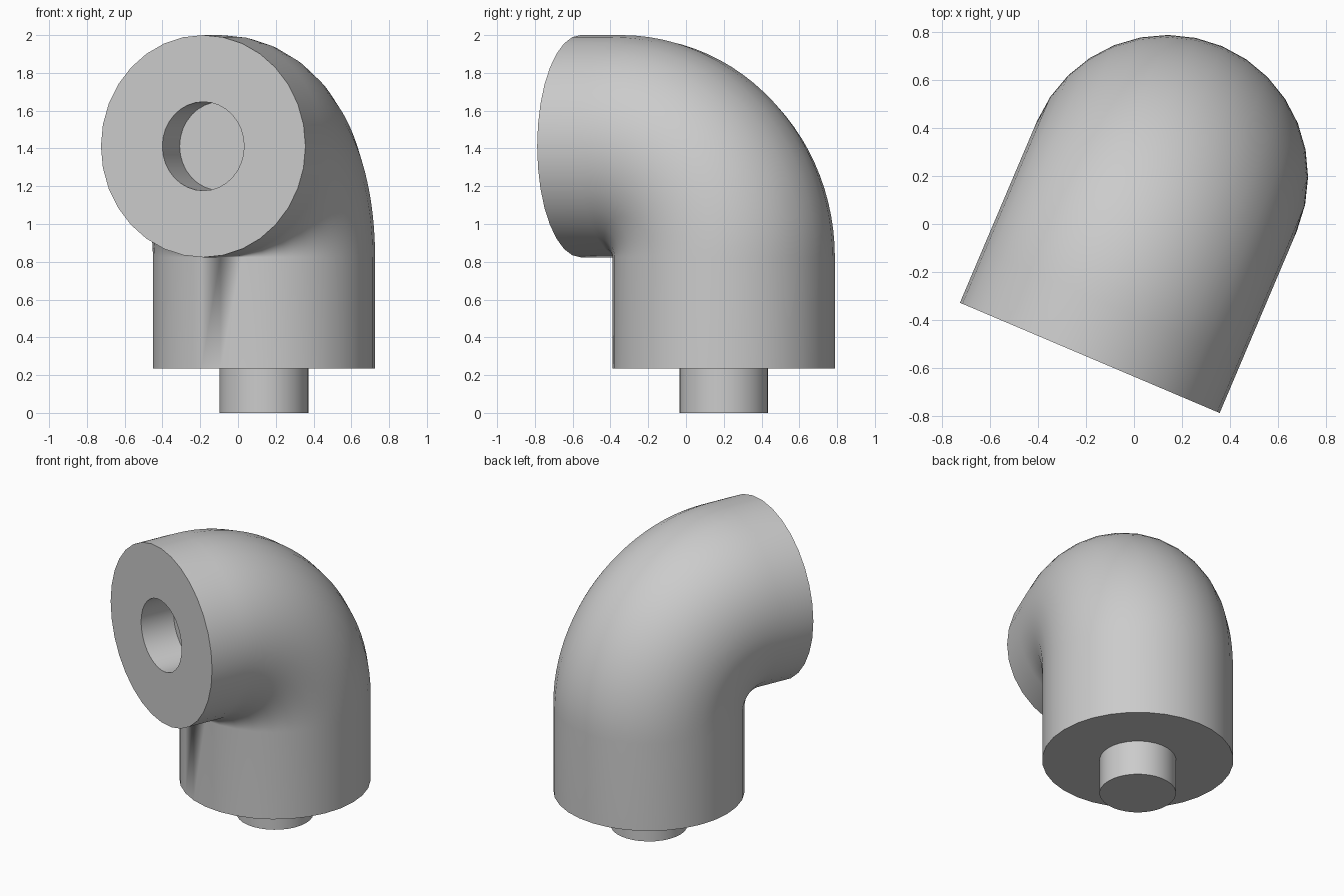
import bpy, bmesh
from math import pi, sin, cos, radians
from mathutils import Vector, Matrix

cube = bpy.data.objects.get("Cube")
if cube:
    bpy.data.objects.remove(cube, do_unlink=True)

UNIT = 2 / 17                 # all sizes are whole multiples of this
PIPE_R = 5 * UNIT
PEG_R = 2 * UNIT
BASE_Z = 2 * UNIT
BEND_Z = 7 * UNIT
SIDES = 32
BEND_STEPS = 24

grey = bpy.data.materials.new("light grey")
grey.use_nodes = True
colour = (0.6, 0.6, 0.6, 1)
grey.diffuse_color = colour
grey.node_tree.nodes["Principled BSDF"].inputs["Base Color"].default_value = colour


def sweep(name, stations):
    """Skin a closed tube through (distance along -y, height, tilt, radius)."""
    bm = bmesh.new()
    rings = []
    for dist, z, tilt, radius in stations:
        centre = Vector((0, -dist, z))
        turn = Matrix.Rotation(tilt, 3, 'X')
        ring = []
        for i in range(SIDES):
            a = 2 * pi * i / SIDES
            ring.append(bm.verts.new(centre + turn @ Vector((radius * cos(a), radius * sin(a), 0))))
        rings.append(ring)
    for low, high in zip(rings, rings[1:]):
        for i in range(SIDES):
            j = (i + 1) % SIDES
            bm.faces.new((low[i], low[j], high[j], high[i]))
    bm.faces.new(rings[0][::-1])
    bm.faces.new(rings[-1])
    # The inside of the bend closes to a point
    bmesh.ops.remove_doubles(bm, verts=bm.verts, dist=0.0005)
    bmesh.ops.recalc_face_normals(bm, faces=bm.faces)
    # Turn the part towards the front right and move it into place
    place = Matrix.Translation((0.1375, 0.2, 0)) @ Matrix.Rotation(radians(-23), 4, 'Z')
    bm.transform(place)
    mesh = bpy.data.meshes.new(name)
    bm.to_mesh(mesh)
    bm.free()
    mesh.materials.append(grey)
    obj = bpy.data.objects.new(name, mesh)
    bpy.context.collection.objects.link(obj)
    bpy.ops.object.select_all(action='DESELECT')
    obj.select_set(True)
    bpy.context.view_layer.objects.active = obj
    bpy.ops.object.shade_smooth_by_angle(angle=radians(35))
    return obj


# Elbow: straight leg, quarter bend, short mouth, then the blind socket
elbow = [(0, BASE_Z, 0, PIPE_R)]
for k in range(BEND_STEPS + 1):
    t = pi / 2 * k / BEND_STEPS
    elbow.append((PIPE_R * (1 - cos(t)), BEND_Z + PIPE_R * sin(t), t, PIPE_R))
mouth, axis_z = 7 * UNIT, BEND_Z + PIPE_R
elbow += [(mouth, axis_z, pi / 2, PIPE_R),
          (mouth, axis_z, pi / 2, PEG_R),
          (mouth - 2 * UNIT, axis_z, pi / 2, PEG_R)]
sweep("elbow_pipe", elbow)

# Peg under the base, seated slightly inside the pipe
sweep("bottom_peg", [(0, 0, 0, PEG_R), (0, BASE_Z + 0.02, 0, PEG_R)])
